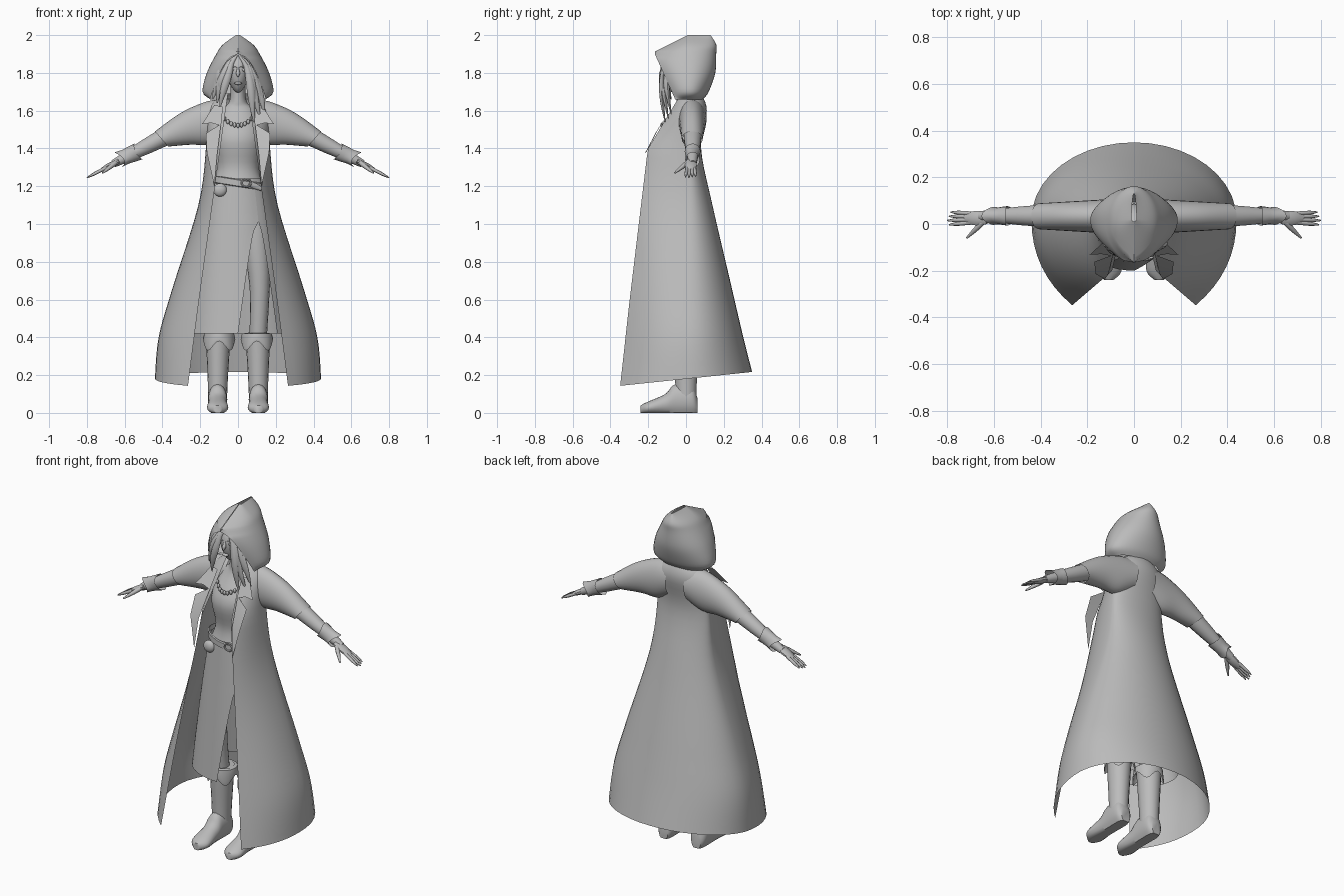
import bpy, bmesh, math
from math import sin, cos, pi, sqrt
from mathutils import Vector

if "Cube" in bpy.data.objects:
    bpy.data.objects.remove(bpy.data.objects["Cube"])

GREY = (0.5, 0.5, 0.5, 1)
mat = bpy.data.materials.new("plain_grey")
mat.use_nodes = True
mat.diffuse_color = GREY
mat.node_tree.nodes["Principled BSDF"].inputs["Base Color"].default_value = GREY


def finish(name, bm, mirror=False, angle=50):
    bmesh.ops.recalc_face_normals(bm, faces=bm.faces)
    mesh = bpy.data.meshes.new(name)
    bm.to_mesh(mesh)
    bm.free()
    mesh.materials.append(mat)
    part = bpy.data.objects.new(name, mesh)
    bpy.context.collection.objects.link(part)
    bpy.ops.object.select_all(action='DESELECT')
    part.select_set(True)
    bpy.context.view_layer.objects.active = part
    bpy.ops.object.shade_smooth_by_angle(angle=math.radians(angle))
    if mirror:
        part.modifiers.new("mirror", 'MIRROR')


def turn(count):
    """Angles of one full turn."""
    return [2 * pi * k / count for k in range(count)]


def spline(rows, steps=5):
    """Smooth interpolation of table rows."""
    result = []
    last = len(rows) - 1
    for i in range(last):
        near = [rows[max(0, min(last, i + k))] for k in (-1, 0, 1, 2)]
        for step in range(steps):
            t = step / steps
            result.append([b + t / 2 * (c - a + t * (2 * a - 5 * b + 4 * c - d + t * (3 * (b - c) + d - a)))
                           for a, b, c, d in zip(*near)])
    return result + [list(rows[last])]


def loft(name, rings, closed=True, caps=True, mirror=False):
    bm = bmesh.new()
    loops = [[bm.verts.new(point) for point in ring] for ring in rings]
    count = len(loops[0])
    for low, high in zip(loops, loops[1:]):
        for i in range(count if closed else count - 1):
            j = (i + 1) % count
            bm.faces.new((low[i], low[j], high[j], high[i]))
    if closed and caps:
        bm.faces.new(loops[0][::-1])
        bm.faces.new(loops[-1])
    finish(name, bm, mirror)


def tube(name, points, sides=10, flat=1, mirror=False):
    """Round tube through (x, y, z, radius) points; flat scales it along y."""
    rows = spline(points, 3)
    rings = []
    for i, row in enumerate(rows):
        ahead, behind = rows[min(i + 1, len(rows) - 1)], rows[max(i - 1, 0)]
        along = Vector(ahead[:3]) - Vector(behind[:3])
        up = along.cross(Vector((0, 1, 0))).normalized()
        across = up.cross(along).normalized() * flat
        rings.append([Vector(row[:3]) + row[3] * (up * cos(a) + across * sin(a)) for a in turn(sides)])
    loft(name, rings, mirror=mirror)


def limb(name, start, end, radii, **options):
    """Straight tube with evenly spaced radii."""
    last = len(radii) - 1
    tube(name, [(*Vector(start).lerp(Vector(end), i / last), r) for i, r in enumerate(radii)], **options)


def ball(name, place, size, taper=0, mirror=False):
    """Ellipsoid; taper narrows the lower half and pushes it forward."""
    bm = bmesh.new()
    bmesh.ops.create_uvsphere(bm, u_segments=20, v_segments=14, radius=1)
    for vert in bm.verts:
        low = taper * max(0, -vert.co.z)
        vert.co.x *= 1 - low
        vert.co.y -= low * (1 + vert.co.y)
        vert.co = Vector(place) + vert.co * Vector(size)
    finish(name, bm, mirror)


def shell(name, rows, edge):
    """Cloth open at the front: rows of z, half width, back y; edge(z) gives the front rim."""
    rings = []
    side = 0.02
    for z, width, back in spline(rows):
        rim_x, rim_y = edge(z)
        half = [(width * sin(a), side + (back - side) * cos(a)) for a in turn(40)[:11]]
        bulge = side + (rim_y - side) * 0.6
        for k in range(1, 9):
            t = k / 8
            half.append((width + t * t * (rim_x - width),
                         (1 - t) ** 2 * side + 2 * t * (1 - t) * bulge + t * t * rim_y))
        line = [(-x, y) for x, y in half[:0:-1]] + half
        lean = max(0, 0.6 - z) / 4
        rings.append([(x, y, z + lean * y) for x, y in line])
    loft(name, rings, closed=False)


def coat_edge(z):
    return 0.29 - 0.14 * z, max(0.12 * z - 0.37, 0.6 * z - 1.04)


def hood_edge(z):
    return 0.3 * sqrt(max(0, 1.9 - z)) + 0.001, max(0.69 - 0.45 * z, 2 * z - 3.99)


def arm_point(x, y):
    """Point on the slope that the arm follows."""
    return x, y, 1.665 - 0.525 * x


# Coat and hood
shell("coat", [(.18, .44, .35), (.4, .42, .3), (.65, .35, .245), (1.1, .21, .14),
               (1.4, .17, .08), (1.6, .165, .11), (1.69, .07, .08)], coat_edge)
shell("hood", [(1.66, .145, .09), (1.7, .187, .12), (1.8, .165, .155), (1.9, .115, .16),
               (1.95, .08, .16), (2, .01, .13)], hood_edge)

# Wide short sleeves, hem slanting in towards the body
upper = spline([(.06, 1.66), (.16, 1.65), (.3, 1.59), (.44, 1.49)])
lower = spline([(.06, 1.46), (.15, 1.42), (.25, 1.42), (.37, 1.41)])
sleeve = []
for top, bottom in zip(upper, lower):
    middle = (Vector(top) + Vector(bottom)) / 2
    reach = Vector(top) - middle
    depth = 0.08 - 0.06 * middle.x
    sleeve.append([(middle.x + reach.x * cos(a), 0.033 + depth * sin(a), middle.y + reach.y * cos(a))
                   for a in turn(24)])
loft("sleeve", sleeve, caps=False, mirror=True)

# Collar flaps and lapels lie along the front rim of the coat
for name, outline in (("collar_flap", [(.08, 1.62), (.125, 1.63), (.19, 1.53), (.14, 1.535), (.09, 1.52)]),
                      ("lapel", [(.09, 1.53), (.17, 1.48), (.165, 1.38), (.125, 1.2), (.11, 1.37)])):
    bm = bmesh.new()
    bm.faces.new([bm.verts.new((x, coat_edge(z)[1] - 0.01, z)) for x, z in outline])
    bmesh.ops.triangulate(bm, faces=bm.faces)
    finish(name, bm, mirror=True)

# Torso and neck: rows of z, half width, front depth
torso = []
for z, width, front in spline([(1.2, .14, .14), (1.3, .11, .12), (1.46, .13, .14), (1.6, .09, .06),
                               (1.65, .045, .05), (1.76, .04, .05)]):
    torso.append([(width * sin(a), (0.06 - front) / 2 - (0.06 + front) / 2 * cos(a), z) for a in turn(28)])
loft("torso", torso)

# Head and face
ball("head", (0, -.02, 1.81), (.072, .108, .115), taper=.4)
limb("nose", (0, -.12, 1.83), (0, -.138, 1.78), (.005, .008, .011, .004), sides=8)
ball("lips", (0, -.118, 1.745), (.02, .012, .008))
ball("eye", (.028, -.112, 1.815), (.015, .011, .008), mirror=True)
limb("eyebrow", (.01, -.128, 1.83), (.05, -.108, 1.835), (.002, .004, .002), sides=6, mirror=True)

# Hair: a band under the hood and locks hanging past the face
tube("hair_band", [(.08 * cos(a), -.06, 1.78 + .12 * sin(a), .025) for a in turn(12)[:7]])
for side, tip in ((-1, 1.62), (1, 1.54)):
    for k in range(5):
        lock = []
        for step in range(7):
            t = step / 6
            lock.append((side * (.09 + .012 * k) * sqrt(t) + .005 * sin(5 * t + k),
                         -.11 + .008 * k - .02 * sin(pi * t),
                         1.9 + t * (tip + .02 * (k * 3 % 5) - 1.9),
                         .003 + .018 * sin(pi * t)))
        tube("hair_lock", lock, 8, .6)

# Necklace
for k in range(-4, 5):
    rise = k * k / 450
    ball("necklace_bead", (.018 * k, -.128 + rise, 1.522 + rise), (.009, .008, .013))

# Skirt with a slit over the left leg
skirt = []
for step in range(19):
    t = step / 18
    z = 1.24 - .82 * t
    width, front, back = .135 * (1 + t ** .8), -.145 - .055 * t, .07 + .13 * t
    slit = sqrt(max(0, t - .28) / .72)
    begin, end = .63 + .25 * slit, 2 * pi + .63 * (1 - slit)
    skirt.append([(width * sin(a), (front + back) / 2 - (back - front) / 2 * cos(a), z)
                  for a in [begin + (end - begin) * k / 44 for k in range(45)]])
loft("skirt", skirt, closed=False)

# Belt with buckle, loose end and pouch, slanting down to the left
belt = []
for radius, rise in ((.145, -.02), (.152, -.016), (.152, .016), (.145, .02)):
    belt.append([(radius * sin(a), -.037 - (radius - .035) * cos(a), 1.217 + rise - .16 * radius * sin(a))
                 for a in turn(32)])
loft("belt", belt, caps=False)
tube("buckle", [(.044 + .025 * cos(a), -.155, 1.217 + .02 * sin(a), .005) for a in turn(8) + [2 * pi]], 6)
limb("belt_end", (.06, -.15, 1.215), (.125, -.13, 1.185), (.014, .015, .01), flat=.4)
ball("pouch", (-.095, -.135, 1.18), (.036, .022, .035))

# Arms and flared bracers
tube("arm", [(*arm_point(x, .035), r) for x, r in ((.16, .055), (.42, .046), (.58, .03), (.66, .02))],
     14, mirror=True)
bracer = []
for step in range(4):
    x, y, z = arm_point(.535 + .028 * step, .035)
    radius = .036 + .003 * abs(step - 2)
    bracer.append([(x + radius * cos(a) / 2 + .008 * (step - 1) * cos(2 * a), y + radius * sin(a), z + radius * cos(a))
                   for a in turn(16)])
loft("bracer", bracer, caps=False, mirror=True)

# Hands
limb("palm", arm_point(.63, .025), arm_point(.725, .025), (.013, .016, .015, .009), flat=2, mirror=True)
for k in range(4):
    limb("finger", arm_point(.7, .006 + .013 * k), arm_point(.8 - .007 * abs(k - 1), .018 * k - .003),
         (.009, .009, .008, .003), sides=8, mirror=True)
limb("thumb", arm_point(.645, .01), (.717, -.06, 1.27), (.012, .012, .009, .004), sides=8, mirror=True)

# Legs
tube("leg", [(.085, -.02, 1.1, .08), (.1, -.03, .88, .07), (.115, -.03, .66, .053), (.105, 0, .36, .045)],
     16, mirror=True)

# Boots with turned cuffs
limb("boot_shaft", (.105, 0, .42), (.108, 0, .08), (.066, .06, .054, .05), sides=18, flat=1.1, mirror=True)
foot = []
for y, width, height in spline([(.06, .03, .08), (.03, .05, .15), (-.06, .05, .15), (-.11, .05, .1),
                                (-.2, .055, .06), (-.24, .02, .04)]):
    foot.append([(.108 + width * cos(a), y, max(0, height * (.45 + .55 * sin(a)))) for a in turn(20)])
loft("boot_foot", foot, mirror=True)
cuff = []
for radius, t in ((.083, 0), (.086, .25), (.079, 1), (.06, 1.05)):
    cuff.append([(.1 + radius * cos(a), radius * sin(a), .42 * t + (1 - t) * (.355 + .025 * cos(4 * a)))
                 for a in turn(32)])
loft("boot_cuff", cuff, caps=False, mirror=True)
